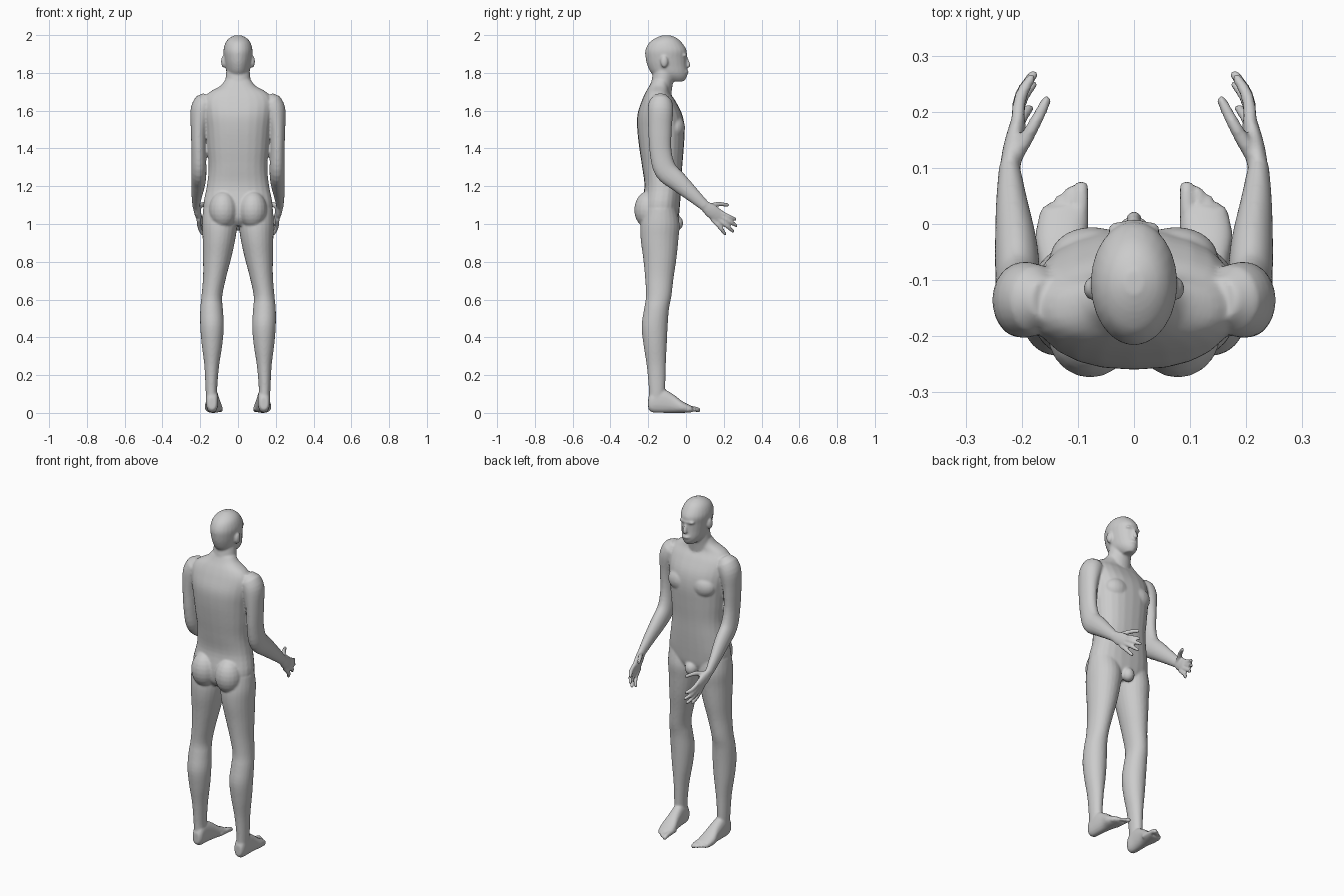
import bpy, bmesh, math
from mathutils import Vector, Matrix

SIDES = 24
bm = bmesh.new()


def smooth_rows(rows, steps=4):
    """Catmull-Rom interpolation of the number rows."""
    out = []
    n = len(rows)
    for i in range(n - 1):
        p = [rows[max(i - 1, 0)], rows[i], rows[i + 1], rows[min(i + 2, n - 1)]]
        for k in range(steps):
            t = k / steps
            out.append([0.5 * (2 * b + (c - a) * t + (2 * a - 5 * b + 4 * c - d) * t * t
                               + (3 * b - a - 3 * c + d) * t ** 3) for a, b, c, d in zip(*p)])
    out.append(list(rows[-1]))
    return out


def skin(rings):
    """Bridge rings of points into a closed solid."""
    vs = [[bm.verts.new(p) for p in r] for r in rings]
    faces = [bm.faces.new(vs[0]), bm.faces.new(vs[-1])]
    for a, b in zip(vs, vs[1:]):
        for i in range(SIDES):
            j = (i + 1) % SIDES
            faces.append(bm.faces.new((a[i], a[j], b[j], b[i])))
    bmesh.ops.recalc_face_normals(bm, faces=faces)


def ring(c, u, v, power=1.0):
    pts = []
    for i in range(SIDES):
        a = 2 * math.pi * i / SIDES
        x, y = math.cos(a), math.sin(a)
        pts.append(c + u * math.copysign(abs(x) ** power, x) + v * math.copysign(abs(y) ** power, y))
    return pts


def loft(rows, s=1, axis='z', power=1.0):
    """Rows: position on axis, x min, x max, then min and max of the other axis."""
    rings = []
    for t, x0, x1, b0, b1 in smooth_rows(rows):
        cx, cb, rx, rb = s * (x0 + x1) / 2, (b0 + b1) / 2, (x1 - x0) / 2, (b1 - b0) / 2
        if axis == 'z':
            rings.append(ring(Vector((cx, cb, t)), Vector((rx, 0, 0)), Vector((0, rb, 0)), power))
        else:
            rings.append(ring(Vector((cx, t, cb)), Vector((rx, 0, 0)), Vector((0, 0, rb)), power))
    skin(rings)


def tube(rows, s=1):
    """Rows: x, y, z, sideways radius, other radius; rounded ends."""
    rows = smooth_rows([(s * r[0],) + tuple(r[1:]) for r in rows])
    pts = [Vector(r[:3]) for r in rows]
    n = len(rows)
    rings = []
    for i, r in enumerate(rows):
        d = (pts[min(i + 1, n - 1)] - pts[max(i - 1, 0)]).normalized()
        u = (Vector((1, 0, 0)) - d * d.x).normalized()
        v = d.cross(u)
        if i == 0:
            rings.append(ring(pts[i] - d * r[3] * 0.6, u * r[3] * 0.6, v * r[4] * 0.6))
        rings.append(ring(pts[i], u * r[3], v * r[4]))
        if i == n - 1:
            rings.append(ring(pts[i] + d * r[3] * 0.6, u * r[3] * 0.6, v * r[4] * 0.6))
    skin(rings)


def blob(c, r):
    m = Matrix.Translation(c) @ Matrix.Diagonal((*r, 1))
    bmesh.ops.create_uvsphere(bm, u_segments=20, v_segments=12, radius=1, matrix=m)


# torso
loft([(z, -x, x, y0, y1) for z, x, y0, y1 in [
    (0.99, .10, -.20, -.06), (1.03, .165, -.23, -.04), (1.10, .183, -.235, -.032),
    (1.20, .165, -.22, -.025), (1.30, .155, -.232, -.02), (1.40, .163, -.247, -.012),
    (1.50, .172, -.258, -.007), (1.58, .182, -.257, -.02), (1.65, .185, -.235, -.055),
    (1.695, .155, -.215, -.085), (1.73, .095, -.195, -.09), (1.76, .07, -.18, -.09)]], power=.85)

# neck and head
tube([(0, -.14, 1.66, .075, .06), (0, -.128, 1.74, .069, .057), (0, -.115, 1.81, .062, .058)])
loft([(z, -x, x, y0, y1) for z, x, y0, y1 in [
    (1.755, .026, -.09, -.012), (1.775, .046, -.15, .003), (1.80, .06, -.185, .007),
    (1.84, .068, -.205, .003), (1.88, .074, -.214, .002), (1.92, .077, -.215, .003),
    (1.96, .066, -.195, -.022), (1.985, .045, -.16, -.05), (1.999, .016, -.125, -.085)]])
# nose, lips, brow
tube([(0, -.002, 1.885, .008, .008), (0, .010, 1.85, .011, .011), (0, .012, 1.838, .015, .012)])
blob((0, .004, 1.805), (.024, .010, .010))
blob((0, -.006, 1.893), (.05, .014, .009))

for s in (1, -1):
    # ear
    blob((s * .077, -.115, 1.86), (.013, .02, .032))
    # chest and buttock masses
    blob((s * .075, -.06, 1.51), (.075, .055, .065))
    blob((s * .078, -.195, 1.075), (.076, .079, .10))
    # leg
    loft([(.06, .108, .168, -.195, -.115), (.13, .110, .172, -.197, -.11),
          (.25, .10, .178, -.208, -.107), (.36, .083, .192, -.225, -.102),
          (.46, .075, .20, -.235, -.097), (.55, .08, .20, -.222, -.09),
          (.62, .083, .193, -.212, -.077), (.72, .062, .185, -.217, -.065),
          (.82, .036, .185, -.227, -.05), (.92, .014, .187, -.24, -.04),
          (1.0, .004, .19, -.24, -.034), (1.08, .01, .185, -.22, -.05)], s)
    # foot and toes
    loft([(-.20, .118, .158, .02, .08), (-.18, .106, .168, .003, .115),
          (-.13, .103, .17, 0, .13), (-.07, .095, .17, 0, .10),
          (-.02, .084, .176, 0, .062), (.03, .082, .165, .002, .036)], s, 'y', .85)
    for x, y, r in [(.094, .068, .013), (.115, .06, .010), (.132, .047, .009),
                    (.147, .033, .009), (.161, .015, .009)]:
        tube([(x, -.03, .024, r, r), (x, y - .03, .022, r, r * 1.1), (x, y, .014, r, r)], s)
    # arm
    tube([(.172, -.135, 1.645, .058, .062), (.195, -.135, 1.60, .057, .068),
          (.208, -.138, 1.50, .042, .062), (.208, -.134, 1.38, .038, .058),
          (.207, -.108, 1.285, .04, .06), (.21, -.04, 1.222, .038, .052),
          (.218, .04, 1.15, .028, .038), (.222, .10, 1.095, .019, .028)], s)
    # palm, thumb and fingers
    tube([(.222, .095, 1.10, .018, .027), (.215, .135, 1.068, .018, .037),
          (.206, .178, 1.038, .014, .036)], s)
    tube([(.212, .12, 1.09, .014, .016), (.182, .17, 1.105, .012, .013),
          (.155, .222, 1.10, .009, .010)], s)
    for y, z, tx, ty, tz in [(.185, 1.058, .182, .262, 1.025), (.186, 1.04, .178, .268, .99),
                             (.178, 1.023, .18, .25, .96), (.16, 1.012, .186, .207, .945)]:
        tube([(.208, y - .02, z + .012, .012, .012), (.203, (y + ty) / 2, (z + tz) / 2, .0115, .0115),
              (tx, ty, tz, .009, .009)], s)
# groin
blob((0, -.05, 1.005), (.035, .035, .04))

# fuse everything into one smooth skin
me = bpy.data.meshes.new("human_body")
bm.to_mesh(me)
bm.free()
body = bpy.data.objects.new("human_body", me)
bpy.context.collection.objects.link(body)
skin_mat = bpy.data.materials.new("plain grey")
skin_mat.diffuse_color = (.6, .6, .6, 1)
me.materials.append(skin_mat)
rm = body.modifiers.new("fuse", 'REMESH')
rm.mode = 'VOXEL'
rm.voxel_size = 0.006
rm.use_smooth_shade = True
sm = body.modifiers.new("soften", 'SMOOTH')
sm.factor = 0.5
sm.iterations = 5
